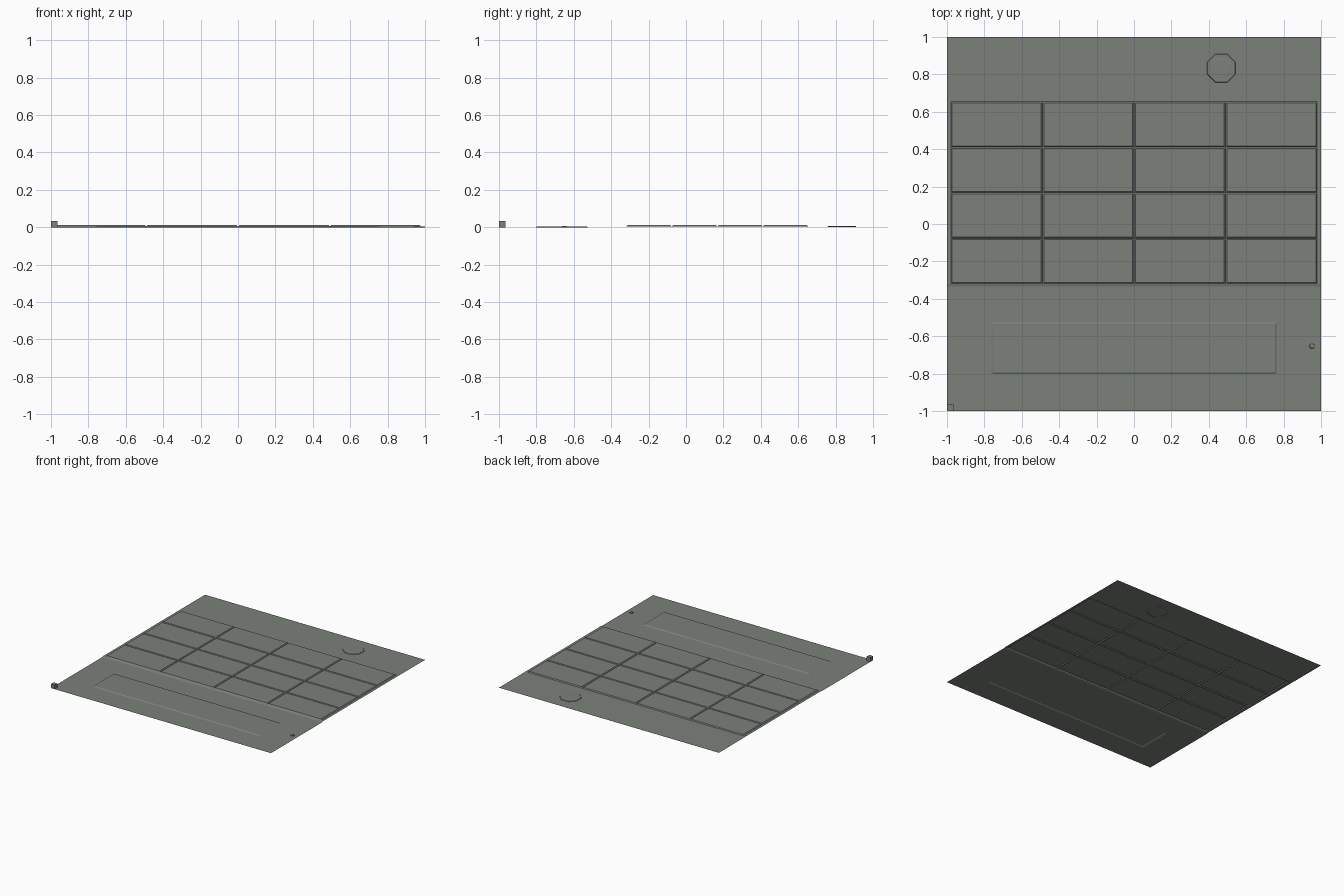
import bpy, bmesh, math

if "Cube" in bpy.data.objects:
    bpy.data.objects.remove(bpy.data.objects["Cube"])

grey = bpy.data.materials.new("grey green")
grey.diffuse_color = (0.2, 0.22, 0.195, 1)
grey.use_nodes = True
grey.node_tree.nodes["Principled BSDF"].inputs["Base Color"].default_value = grey.diffuse_color


def finish(name, bm):
    bmesh.ops.recalc_face_normals(bm, faces=bm.faces)
    # open sheets must face upward
    if sum(f.normal.z * f.calc_area() for f in bm.faces) < -0.001:
        bmesh.ops.reverse_faces(bm, faces=bm.faces)
    me = bpy.data.meshes.new(name)
    bm.to_mesh(me)
    bm.free()
    me.materials.append(grey)
    ob = bpy.data.objects.new(name, me)
    bpy.context.collection.objects.link(ob)
    return ob


def sheet(name, xs, ys, height):
    """Open sheet on a grid of break lines, lifted by a height rule."""
    bm = bmesh.new()
    v = [[bm.verts.new((x, y, height(i, j))) for i, x in enumerate(xs)]
         for j, y in enumerate(ys)]
    for j in range(len(ys) - 1):
        for i in range(len(xs) - 1):
            bm.faces.new((v[j][i], v[j][i + 1], v[j + 1][i + 1], v[j + 1][i]))
    bmesh.ops.dissolve_limit(bm, angle_limit=0.001, verts=bm.verts, edges=bm.edges)
    return finish(name, bm)


def disc(name, x, y, profile, sides=8):
    """Stepped low-poly dome from (radius, z) rings, open below."""
    bm = bmesh.new()
    rings = []
    for r, z in profile:
        rings.append([bm.verts.new((x + r * math.cos(math.tau * (k + .5) / sides),
                                    y + r * math.sin(math.tau * (k + .5) / sides), z))
                      for k in range(sides)])
    for a, b in zip(rings, rings[1:]):
        for k in range(sides):
            n = (k + 1) % sides
            bm.faces.new((a[k], a[n], b[n], b[k]))
    bm.faces.new(rings[-1])
    return finish(name, bm)


LOW, TOP, G = 0.004, 0.011, 0.007

# front ground with a long raised pad
sheet("front_ground", [-1, -.762, -.754, .754, .762, 1],
      [-1, -.803, -.795, -.533, -.525, -.335],
      lambda i, j: 0.005 if i in (2, 3) and j in (2, 3) else 0)


# four by four tiled field with V grooves
def breaks(lo, hi):
    step = (hi - lo) / 4
    out = []
    for k in range(5):
        c = lo + k * step
        out += [c - G, c, c + G]
    return out


xs = [-1] + breaks(-.979, .979)[1:-1] + [1]
ys = [-.335] + breaks(-.32, .655)[1:-1]


def tile_height(i, j):
    if j == 0:
        return 0
    return LOW if i in (0, len(xs) - 1) or (i - 1) % 3 == 0 or (j - 1) % 3 == 0 else TOP


sheet("tiled_field", xs, ys, tile_height)

# back ground, slightly higher than the front
sheet("back_ground", [-1, 1], [.655, 1], lambda i, j: LOW if j == 0 else 0.003)

# octagonal lid and small stud
disc("octagonal_lid", .467, .833, [(.084, .002), (.08, .007), (.055, .007), (.05, .008)])
disc("small_stud", .952, -.652, [(.015, 0), (.013, .006)])

# corner block
bm = bmesh.new()
bmesh.ops.create_cube(bm, size=.034)
bmesh.ops.translate(bm, verts=bm.verts, vec=(-.983, -.983, .017))
finish("corner_block", bm)
